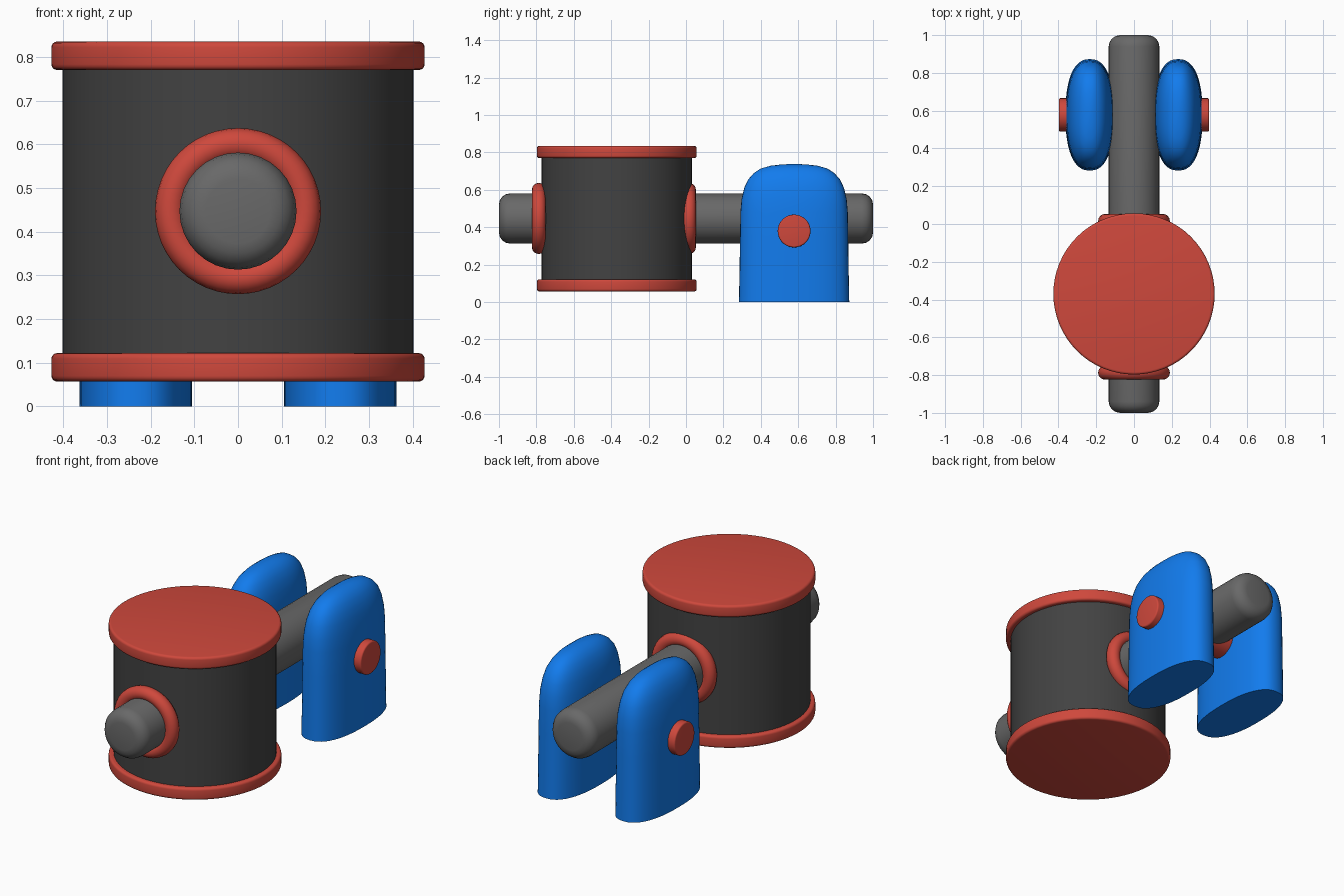
import bpy, bmesh, math
from mathutils import Matrix, Vector

if "Cube" in bpy.data.objects:
    bpy.data.objects.remove(bpy.data.objects["Cube"])


def material(name, rgb):
    m = bpy.data.materials.new(name)
    m.diffuse_color = (*rgb, 1)
    m.use_nodes = True
    m.node_tree.nodes["Principled BSDF"].inputs["Base Color"].default_value = m.diffuse_color
    return m


RED = material("red", (0.62, 0.065, 0.045))
BLUE = material("blue", (0.006, 0.2, 0.85))
DARK = material("dark_grey", (0.055, 0.055, 0.055))
GREY = material("mid_grey", (0.14, 0.14, 0.14))


def finish(name, bm, mat, matrix=Matrix()):
    bm.transform(matrix)
    bmesh.ops.recalc_face_normals(bm, faces=bm.faces[:])
    mesh = bpy.data.meshes.new(name)
    bm.to_mesh(mesh)
    bm.free()
    mesh.shade_smooth()
    mesh.set_sharp_from_angle(angle=math.radians(40))
    mesh.materials.append(mat)
    ob = bpy.data.objects.new(name, mesh)
    bpy.context.collection.objects.link(ob)
    return ob


def loft(bm, rings, closed=False):
    """Skin a list of point rings; cap both ends, or join last to first."""
    vs = [[bm.verts.new(p) for p in ring] for ring in rings]
    n = len(vs[0])
    pairs = list(zip(vs, vs[1:])) + ([(vs[-1], vs[0])] if closed else [])
    for a, b in pairs:
        for i in range(n):
            j = (i + 1) % n
            bm.faces.new((a[i], a[j], b[j], b[i]))
    if not closed:
        bm.faces.new(vs[0])
        bm.faces.new(vs[-1])


def circle(r, z, n=64):
    return [(r * math.cos(2 * math.pi * i / n), r * math.sin(2 * math.pi * i / n), z)
            for i in range(n)]


def rod(name, radius, length, bevel, center, axis, mat, sides=64, steps=4):
    """Cylinder with rounded rims, centred and pointing along axis."""
    arc = [(radius - bevel + bevel * math.sin(t), length / 2 - bevel + bevel * math.cos(t))
           for t in [math.pi / 2 * k / steps for k in range(steps + 1)]]
    if bevel == 0:
        arc = [(radius, length / 2)]
    prof = [(r, -h) for r, h in arc] + arc[::-1]
    bm = bmesh.new()
    loft(bm, [circle(r, h, sides) for r, h in prof])
    rot = Vector(axis).to_track_quat('Z', 'Y').to_matrix().to_4x4()
    return finish(name, bm, mat, Matrix.Translation(center) @ rot)


def collar(name, y):
    """Ring around the shaft."""
    bm = bmesh.new()
    m = 16
    loft(bm, [circle(0.154 + 0.036 * math.cos(2 * math.pi * k / m),
                     0.037 * math.sin(2 * math.pi * k / m), 48) for k in range(m)], True)
    finish(name, bm, RED, Matrix.Translation((0, y, 0.447)) @ Matrix.Rotation(math.pi / 2, 4, 'X'))


def bracket(name, x):
    """Upright pillow-shaped plate: superellipse section, domed top, flat base."""
    # half width x, half depth y, height
    profile = [(0.129, 0.295, 0), (0.128, 0.292, 0.15), (0.126, 0.289, 0.35), (0.124, 0.287, 0.48),
               (0.119, 0.281, 0.55), (0.110, 0.267, 0.61), (0.098, 0.246, 0.655),
               (0.081, 0.215, 0.69), (0.062, 0.178, 0.714), (0.040, 0.125, 0.729),
               (0.020, 0.065, 0.736), (0.004, 0.015, 0.738)]
    n, p = 48, 2 / 2.4
    def power(v):
        return math.copysign(abs(v) ** p, v)
    angles = [2 * math.pi * i / n for i in range(n)]
    bm = bmesh.new()
    loft(bm, [[(hx * power(math.cos(a)), hy * power(math.sin(a)), z) for a in angles]
              for hx, hy, z in profile])
    finish(name, bm, BLUE, Matrix.Translation((x, 0.578, 0)))


# Drum with its two end caps
rod("drum", 0.402, 0.69, 0, (0, -0.37, 0.446), (0, 0, 1), DARK)
for label, z in (("bottom", 0.0895), ("top", 0.8025)):
    rod(f"{label}_cap", 0.427, 0.065, 0.013, (0, -0.37, z), (0, 0, 1), RED)

# Shaft through the drum, with collars where it leaves
rod("shaft", 0.134, 2.0, 0.06, (0, 0, 0.447), (0, 1, 0), GREY, 32)
collar("front_collar", -0.787)
collar("back_collar", 0.016)

# Support brackets and the cross pin joining them
for side, x in (("left", -0.234), ("right", 0.234)):
    bracket(f"{side}_bracket", x)
rod("cross_pin", 0.088, 0.795, 0.008, (0, 0.578, 0.38), (1, 0, 0), RED, 32)
